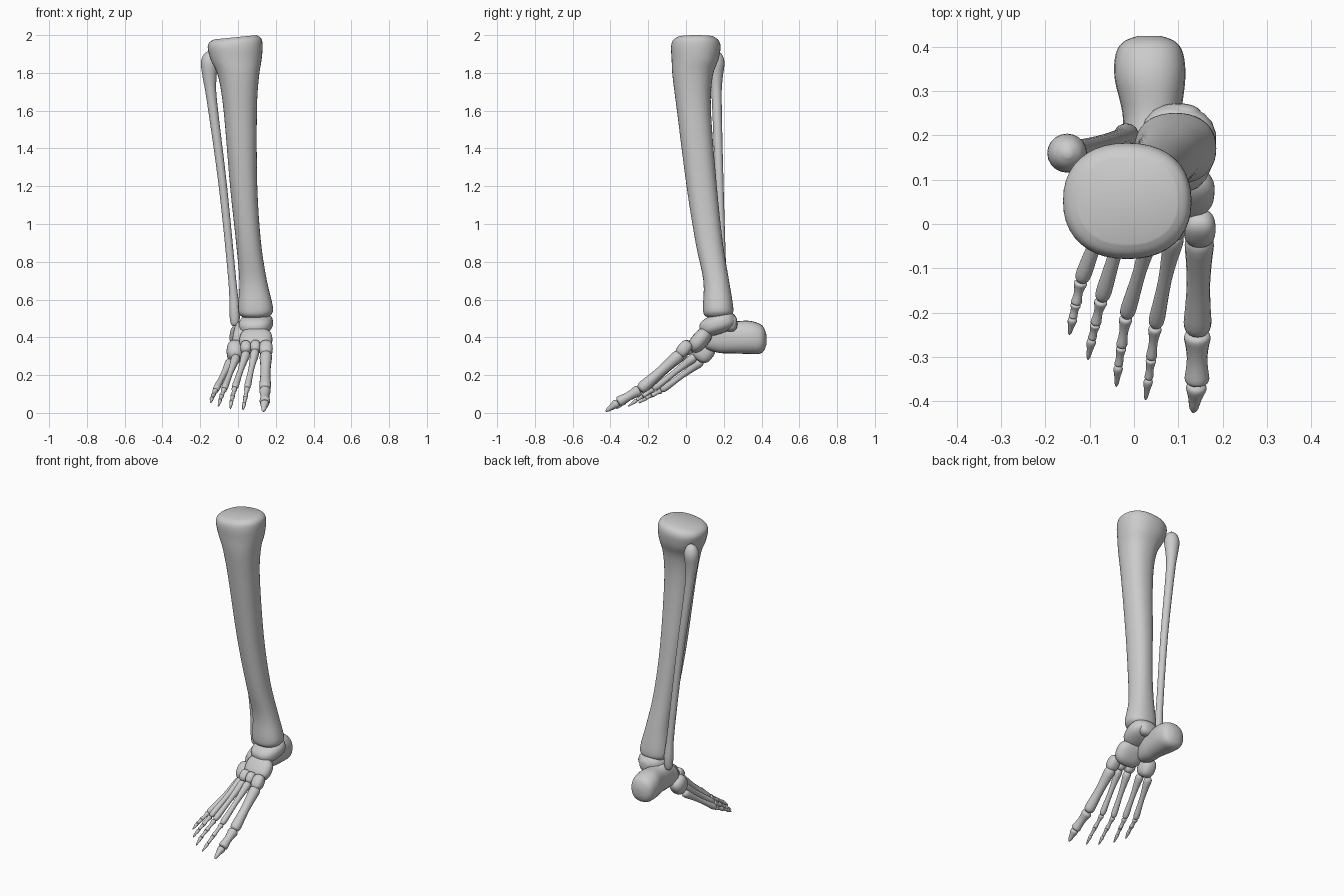
import bpy, bmesh, math
from mathutils import Vector, Matrix

cube = bpy.data.objects.get("Cube")
if cube:
    bpy.data.objects.remove(cube)

bone_mat = bpy.data.materials.new("bone grey")
bone_mat.use_nodes = True
GREY = (0.6, 0.6, 0.6, 1)
bone_mat.diffuse_color = GREY
bone_mat.node_tree.nodes["Principled BSDF"].inputs["Base Color"].default_value = GREY


def finish(bm, name, angle=50):
    bmesh.ops.recalc_face_normals(bm, faces=bm.faces)
    mesh = bpy.data.meshes.new(name)
    bm.to_mesh(mesh)
    bm.free()
    mesh.materials.append(bone_mat)
    obj = bpy.data.objects.new(name, mesh)
    bpy.context.collection.objects.link(obj)
    bpy.ops.object.select_all(action='DESELECT')
    obj.select_set(True)
    bpy.context.view_layer.objects.active = obj
    bpy.ops.object.shade_smooth_by_angle(angle=math.radians(angle))
    return obj


def spline(pts, steps):
    """Catmull-Rom through tuples of numbers."""
    out = []
    for i in range(len(pts) - 1):
        quad = [pts[max(i - 1, 0)], pts[i], pts[i + 1], pts[min(i + 2, len(pts) - 1)]]
        for s in range(steps):
            t = s / steps
            out.append([b + t / 2 * (c - a + t * (2 * a - 5 * b + 4 * c - d + t * (3 * (b - c) + d - a)))
                        for a, b, c, d in zip(*quad)])
    return out + [list(pts[-1])]


def loft(name, stations, axis=None, sides=24, steps=4, power=2.0, top_tilt=0):
    """Skin of oval rings; a station is x, y, z, half width, half depth."""
    d = Vector(axis) if axis else Vector(stations[-1][:3]) - Vector(stations[0][:3])
    d.normalize()
    u = (Vector((1, 0, 0)) - d * d.x).normalized()
    v = d.cross(u)
    bm = bmesh.new()
    rings = []
    for x, y, z, a, b in spline(stations, steps):
        ring = []
        for k in range(sides):
            c, s = math.cos(math.tau * k / sides), math.sin(math.tau * k / sides)
            cu = math.copysign(abs(c) ** (2 / power), c)
            sv = math.copysign(abs(s) ** (2 / power), s)
            ring.append(bm.verts.new(Vector((x, y, z)) + u * a * cu + v * b * sv))
        rings.append(ring)
    for r0, r1 in zip(rings, rings[1:]):
        for k in range(sides):
            bm.faces.new((r0[k], r0[k - 1], r1[k - 1], r1[k]))
    bm.faces.new(rings[0])
    bm.faces.new(rings[-1])
    for vert in bm.verts:
        if vert.co.z > 1.9:
            vert.co.z += top_tilt * (vert.co.x - 0.1) * (vert.co.z - 1.9) * 10
    return finish(bm, name)


def long_bone(name, start, end, r0, rm, r1):
    """Slim shaft with swollen, rounded ends."""
    a, b = Vector(start), Vector(end)
    profile = [(0, r0 * .45), (.03, r0 * .85), (.1, r0), (.25, (r0 + rm) / 2), (.5, rm),
               (.75, (rm + r1) / 2), (.9, r1), (.97, r1 * .85), (1, r1 * .45)]
    return loft(name, [(*a.lerp(b, t), r, r) for t, r in profile], sides=16, steps=2)


def block(name, centre, half, tilt=0, turn=0, power=2.6):
    """Rounded block: a sphere swollen towards a box."""
    bm = bmesh.new()
    bmesh.ops.create_uvsphere(bm, u_segments=24, v_segments=16, radius=1)
    for vert in bm.verts:
        n = sum(abs(c) ** power for c in vert.co) ** (1 / power)
        vert.co = Vector([c / n * h for c, h in zip(vert.co, half)])
    rot = Matrix.Rotation(math.radians(turn), 4, 'Z') @ Matrix.Rotation(math.radians(tilt), 4, 'X')
    bm.transform(Matrix.Translation(centre) @ rot)
    return finish(bm, name)


# Shin bone
loft("shin_bone", [
    (.09, .17, .505, .06, .055), (.092, .17, .52, .083, .074), (.093, .17, .56, .092, .08),
    (.08, .16, .7, .073, .068), (.056, .123, .9, .066, .072), (.03, .083, 1.2, .072, .08),
    (.012, .042, 1.6, .088, .09), (.003, .035, 1.78, .108, .106), (-.01, .048, 1.87, .135, .124),
    (-.015, .052, 1.94, .145, .131), (-.015, .052, 1.98, .138, .122), (-.015, .053, 2.0, .112, .098)],
    axis=(0, 0, 1), sides=40, power=2.25, top_tilt=.1)

# Calf bone
loft("calf_bone", [
    (-.016, .2, .46, .01, .01), (-.017, .2, .475, .022, .022), (-.018, .2, .54, .028, .027),
    (-.03, .195, .7, .021, .02), (-.08, .177, 1.2, .022, .022), (-.138, .163, 1.65, .027, .026),
    (-.15, .16, 1.77, .036, .034), (-.151, .16, 1.85, .045, .044), (-.15, .16, 1.895, .033, .032),
    (-.149, .16, 1.915, .01, .01)], axis=(0, 0, 1), sides=20)

# Heel bone
loft("heel_bone", [
    (.02, .1, .385, .03, .03), (.022, .115, .39, .05, .055), (.035, .18, .405, .06, .088),
    (.04, .25, .4, .066, .085), (.036, .33, .4, .08, .088), (.035, .385, .393, .076, .081),
    (.035, .412, .39, .058, .062), (.035, .425, .388, .025, .028)], axis=(0, 1, 0), power=2.3)

# Ankle and midfoot bones
block("ankle_bone", (.095, .17, .47), (.088, .1, .052), tilt=18, turn=-12)
block("ankle_bone_back", (.1, .235, .475), (.055, .037, .045))
block("boat_bone", (.095, .075, .385), (.087, .044, .074), tilt=-40, turn=-5)
block("cuboid_bone", (-.015, .095, .325), (.045, .055, .058), tilt=-35)
for part, centre, half in (("inner", (.148, -.01, .34), (.036, .034, .047)),
                           ("middle", (.092, -.002, .35), (.027, .03, .036)),
                           ("outer", (.042, .012, .345), (.029, .034, .037))):
    block(part + "_wedge_bone", centre, half, tilt=-40)

# Toes: base, knuckle, joint, tip, and a thickness
TOES = {
    "big": ((.148, -.025, .315), (.143, -.245, .122), (.142, -.36, .056), (.134, -.425, .008), .033),
    "second": ((.092, -.02, .33), (.048, -.232, .13), (.033, -.35, .05), (.026, -.397, .015), .019),
    "third": ((.045, 0, .32), (-.018, -.21, .13), (-.035, -.32, .06), (-.04, -.367, .022), .019),
    "fourth": ((-.008, .05, .3), (-.074, -.172, .125), (-.095, -.26, .068), (-.104, -.306, .035), .019),
    "little": ((-.04, .085, .275), (-.12, -.13, .118), (-.138, -.212, .078), (-.146, -.25, .052), .019),
}
for toe, (base, knuckle, joint, tip, r) in TOES.items():
    big = toe == "big"
    long_bone(toe + "_toe_metatarsal", base, knuckle, r * (1 if big else 1.25), r * .8, r * .95)
    a, b, c = Vector(knuckle), Vector(joint), Vector(tip)
    if big:
        long_bone("big_toe_phalanx", a, b, r * .92, r * .7, r * .85)
    else:
        mid = a.lerp(b, .62)
        long_bone(toe + "_toe_near_phalanx", a, mid, r * .8, r * .52, r * .65)
        long_bone(toe + "_toe_middle_phalanx", mid, b, r * .62, r * .45, r * .52)
    w = r * (.7 if big else .55)
    loft(toe + "_toe_tip", [(*b.lerp(c, t), w * s, w * s) for t, s in
                            ((0, .5), (.06, .9), (.2, 1), (.5, .68), (.85, .45), (1, .12))],
         sides=14, steps=2)
